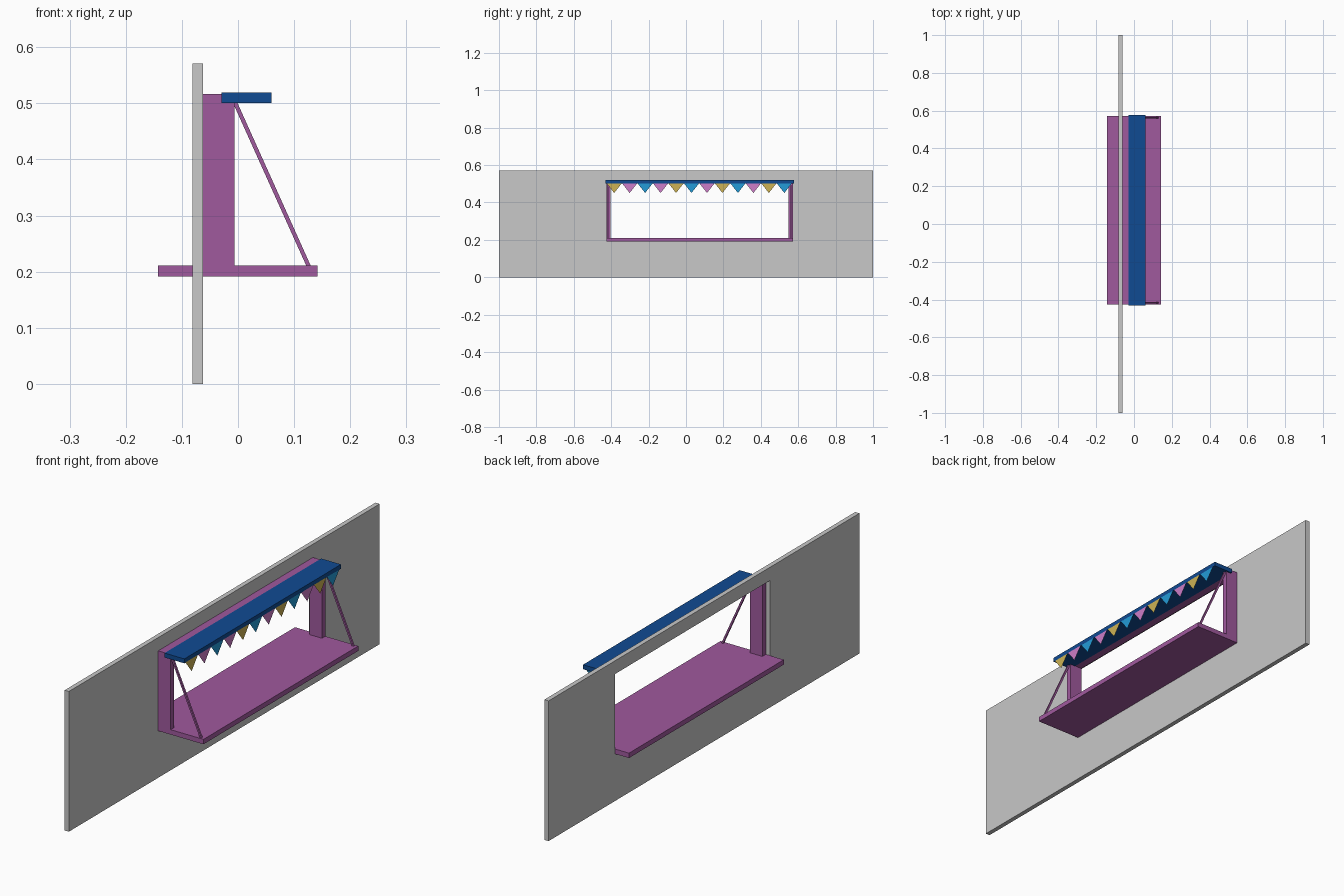
import bpy, bmesh
from mathutils import Vector

if "Cube" in bpy.data.objects:
    bpy.data.objects.remove(bpy.data.objects["Cube"])


def material(name, rgb):
    m = bpy.data.materials.new(name)
    m.diffuse_color = (*rgb, 1)
    m.use_nodes = True
    m.node_tree.nodes["Principled BSDF"].inputs["Base Color"].default_value = m.diffuse_color
    return m


GREY = material("wall grey", (0.58, 0.58, 0.58))
PURPLE = material("frame purple", (0.35, 0.10, 0.34))
BLUE = material("awning blue", (0.005, 0.07, 0.29))
YELLOW = material("flag yellow", (0.61, 0.45, 0.09))
PINK = material("flag pink", (0.61, 0.205, 0.58))
CYAN = material("flag light blue", (0.017, 0.33, 0.68))


def mesh_object(name, verts, faces, mat):
    me = bpy.data.meshes.new(name)
    me.from_pydata([tuple(v) for v in verts], [], faces)
    me.materials.append(mat)
    ob = bpy.data.objects.new(name, me)
    bpy.context.collection.objects.link(ob)
    return ob


def fix_normals(ob):
    bm = bmesh.new()
    bm.from_mesh(ob.data)
    bmesh.ops.recalc_face_normals(bm, faces=bm.faces)
    bm.to_mesh(ob.data)
    bm.free()


HEX = [(0, 1, 3, 2), (4, 6, 7, 5), (0, 4, 5, 1), (2, 3, 7, 6), (0, 2, 6, 4), (1, 5, 7, 3)]


def box(name, xs, ys, zs, mat):
    ob = mesh_object(name, [(x, y, z) for x in xs for y in ys for z in zs], HEX, mat)
    fix_normals(ob)
    return ob


# Outer limits of the serving hatch
Y0, Y1 = -0.425, 0.571
Z0, Z1 = 0.191, 0.517
T = 0.022
WALL_BACK, WALL_FRONT = -0.081, -0.062
POST_FRONT = -0.006
SHELF_TOP = 0.211


# Wall panel with a rectangular opening: outer and inner loop, front and back
def rect(x, y0, y1, z0, z1):
    return [(x, y0, z0), (x, y1, z0), (x, y1, z1), (x, y0, z1)]


loops = []
for x in (WALL_BACK, WALL_FRONT):
    loops += rect(x, -1, 1, 0, 0.571) + rect(x, Y0, Y1, Z0, Z1)
faces = []
for i in range(4):
    j = (i + 1) % 4
    faces += [(i, j, 4 + j, 4 + i), (8 + i, 8 + j, 12 + j, 12 + i),
              (i, j, 8 + j, 8 + i), (4 + i, 4 + j, 12 + j, 12 + i)]
fix_normals(mesh_object("wall", loops, faces, GREY))

# Counter shelf passing through the wall, and the frame standing on it
box("counter_shelf", (-0.143, 0.142), (Y0, Y1), (Z0, SHELF_TOP), PURPLE)
box("top_beam", (WALL_FRONT, POST_FRONT), (Y0, Y1), (0.502, Z1), PURPLE)
for side, ys in (("near", (Y0, Y0 + T)), ("far", (Y1 - T, Y1))):
    box(side + "_post", (WALL_FRONT, POST_FRONT), ys, (SHELF_TOP, 0.502), PURPLE)

# Slanted stays from the frame top to the counter edge
for side, yc in (("near", Y0 + 0.009), ("far", Y1 - 0.009)):
    verts = [(x + dx, yc + dy, z)
             for x, z in ((0.1255, SHELF_TOP), (-0.0055, 0.502))
             for dx in (-0.004, 0.004) for dy in (-0.004, 0.004)]
    fix_normals(mesh_object(side + "_stay", verts, HEX, PURPLE))

# Flat awning board
A0, A1 = -0.431, 0.577
box("awning_board", (-0.029, 0.06), (A0, A1), (0.501, 0.519), BLUE)

# Bunting: thin triangular flags hanging from the awning's front edge
pattern = [YELLOW, PINK, CYAN, PINK, YELLOW, CYAN]
pattern = [YELLOW, PINK, CYAN, PINK, YELLOW, CYAN, PINK, YELLOW, CYAN, PINK, YELLOW, CYAN]
pitch = 0.0827
for i in range(12):
    y = -0.384 + i * pitch
    mesh_object(f"flag_{i + 1}",
                [(0.06, y - 0.04, 0.502), (0.06, y, 0.451), (0.06, y + 0.04, 0.502)],
                [(0, 1, 2)], pattern[i])
